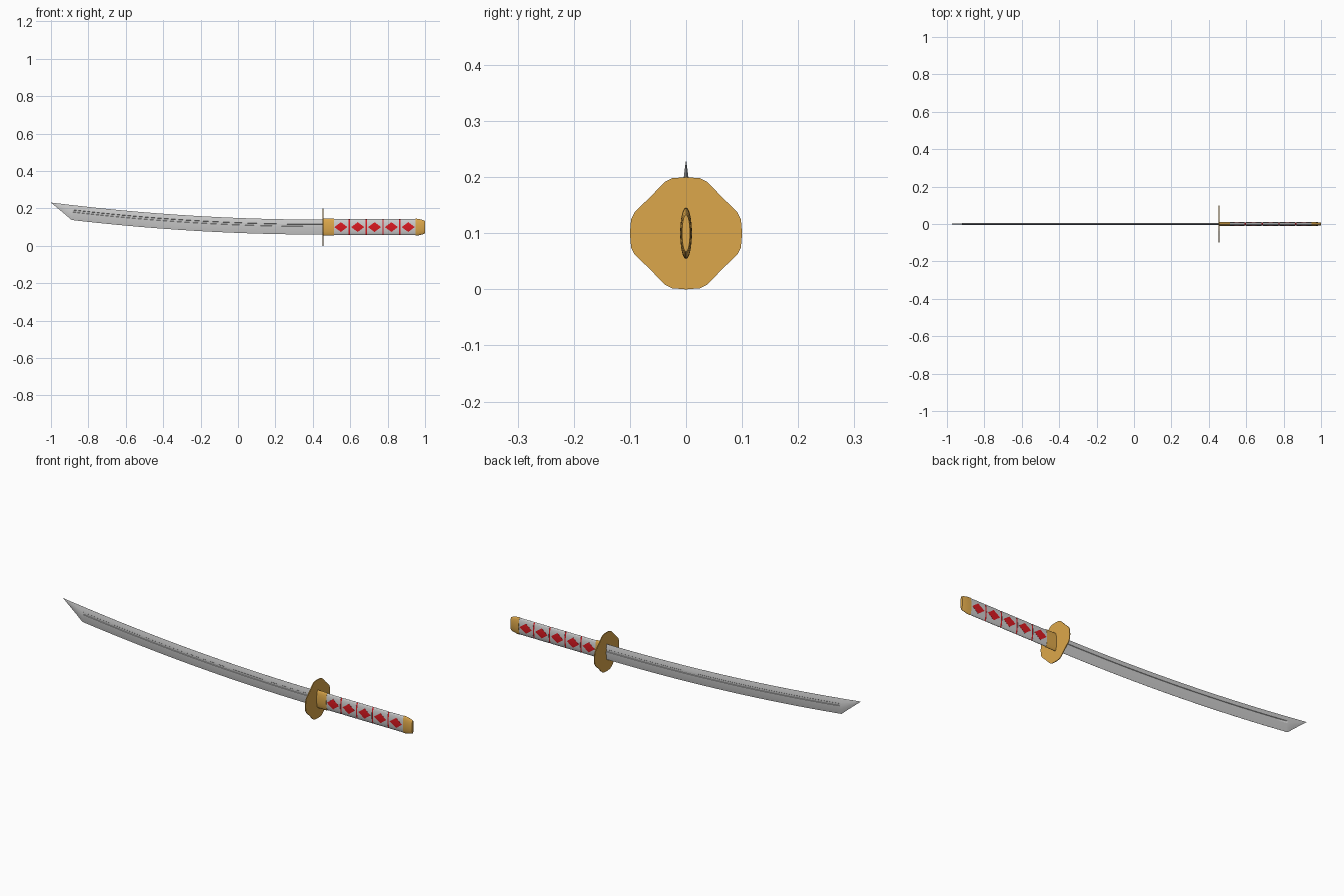
import bpy, bmesh, math

if "Cube" in bpy.data.objects:
    bpy.data.objects.remove(bpy.data.objects["Cube"])

ZC = 0.1          # height of the sword axis
GUARD_X = 0.455


def material(name, rgb):
    m = bpy.data.materials.new(name)
    m.diffuse_color = (*rgb, 1)
    m.use_nodes = True
    m.node_tree.nodes["Principled BSDF"].inputs["Base Color"].default_value = m.diffuse_color
    return m


gold = material("gold", (0.72, 0.39, 0.07))
red = material("red", (0.7, 0.01, 0.015))


def loft(name, rings, mat=None, smooth=True):
    """Skin a list of equal-length point rings and cap both ends."""
    bm = bmesh.new()
    vs = [[bm.verts.new(p) for p in ring] for ring in rings]
    n = len(vs[0])
    for a, b in zip(vs, vs[1:]):
        for i in range(n):
            j = (i + 1) % n
            bm.faces.new((a[i], a[j], b[j], b[i]))
    bm.faces.new(vs[0])
    bm.faces.new(vs[-1])
    bmesh.ops.recalc_face_normals(bm, faces=bm.faces)
    me = bpy.data.meshes.new(name)
    bm.to_mesh(me)
    bm.free()
    ob = bpy.data.objects.new(name, me)
    bpy.context.collection.objects.link(ob)
    if mat:
        me.materials.append(mat)
    if smooth:
        bpy.ops.object.select_all(action='DESELECT')
        ob.select_set(True)
        bpy.context.view_layer.objects.active = ob
        bpy.ops.object.shade_smooth_by_angle(angle=math.radians(30))
    return ob


def oval(x, hz, hy, n=32):
    return [(x, hy * math.sin(2 * math.pi * i / n), ZC + hz * math.cos(2 * math.pi * i / n))
            for i in range(n)]


# Blade: curved double-tapered section with a groove on each side
SECTION = [(0, 0.0003), (0.25, 0.0042), (0.53, 0.0055), (0.55, 0.003),
           (0.67, 0.003), (0.69, 0.005), (0.85, 0.0035), (1, 0.0003)]
SHOULDER = -0.89


def blade_ring(x, groove):
    mid = ZC + 0.0434 * (0.45 - x) ** 2
    top, bottom, thick = mid + 0.04, mid - 0.04, 1.0
    if x < SHOULDER:
        f = (SHOULDER - x) / (1 + SHOULDER) * 0.995
        bottom = 0.139 + f * (0.231 - 0.139)
        thick = 1 - f
    side = []
    for t, w in SECTION:
        if not groove and w == 0.003:
            w = 0.0053
        side.append((w * thick, bottom + t * (top - bottom)))
    return [(x, -w, z) for w, z in side] + [(x, w, z) for w, z in reversed(side)]


stations = [(GUARD_X - i * (GUARD_X + 0.878) / 24, True) for i in range(25)]
stations += [(-0.882, False), (SHOULDER, False), (-0.92, False), (-0.96, False), (-1.0, False)]
loft("blade", [blade_ring(x, g) for x, g in stations])

# Guard: four-lobed disc from one quarter outline
QUARTER = [(0, 0.1), (0.025, 0.098), (0.037, 0.092), (0.053, 0.076),
           (0.064, 0.064), (0.076, 0.053), (0.092, 0.037), (0.098, 0.025)]
outline = []
pts = QUARTER
for _ in range(4):
    outline += pts
    pts = [(z, -y) for y, z in pts]
loft("guard", [[(GUARD_X + d, y, ZC + z) for y, z in outline] for d in (-0.002, 0.002)],
     gold, smooth=False)

# Collar and pommel
loft("collar", [oval(GUARD_X, 0.046, 0.0105), oval(0.512, 0.046, 0.0105)], gold)
loft("pommel", [oval(0.95, 0.045, 0.0105), oval(0.965, 0.044, 0.0103),
                oval(0.99, 0.038, 0.009), oval(1.0, 0.033, 0.007)], gold)

# Red grip core, showing in the gaps between the grey wraps
HZ, HY = 0.043, 0.0098
loft("grip_core", [oval(0.5, HZ - 0.001, HY - 0.0008), oval(0.96, HZ - 0.001, HY - 0.0008)], red)

for k in range(5):
    cx = 0.55 + 0.09 * k
    # Grey wrap segment
    loft(f"grip_wrap_{k + 1}", [oval(cx - 0.0415, HZ, HY), oval(cx + 0.0415, HZ, HY)])
    # Diamond inlay following the oval surface on both sides
    rows = []
    for i in range(-6, 7):
        dz = 0.026 * i / 6
        w = max(0.035 * (1 - abs(i) / 6), 0.0003)
        y = HY * math.sqrt(1 - (dz / HZ) ** 2) + 0.0006
        rows.append([(cx - w, -y, ZC + dz), (cx + w, -y, ZC + dz),
                     (cx + w, y, ZC + dz), (cx - w, y, ZC + dz)])
    loft(f"grip_diamond_{k + 1}", rows, red)
